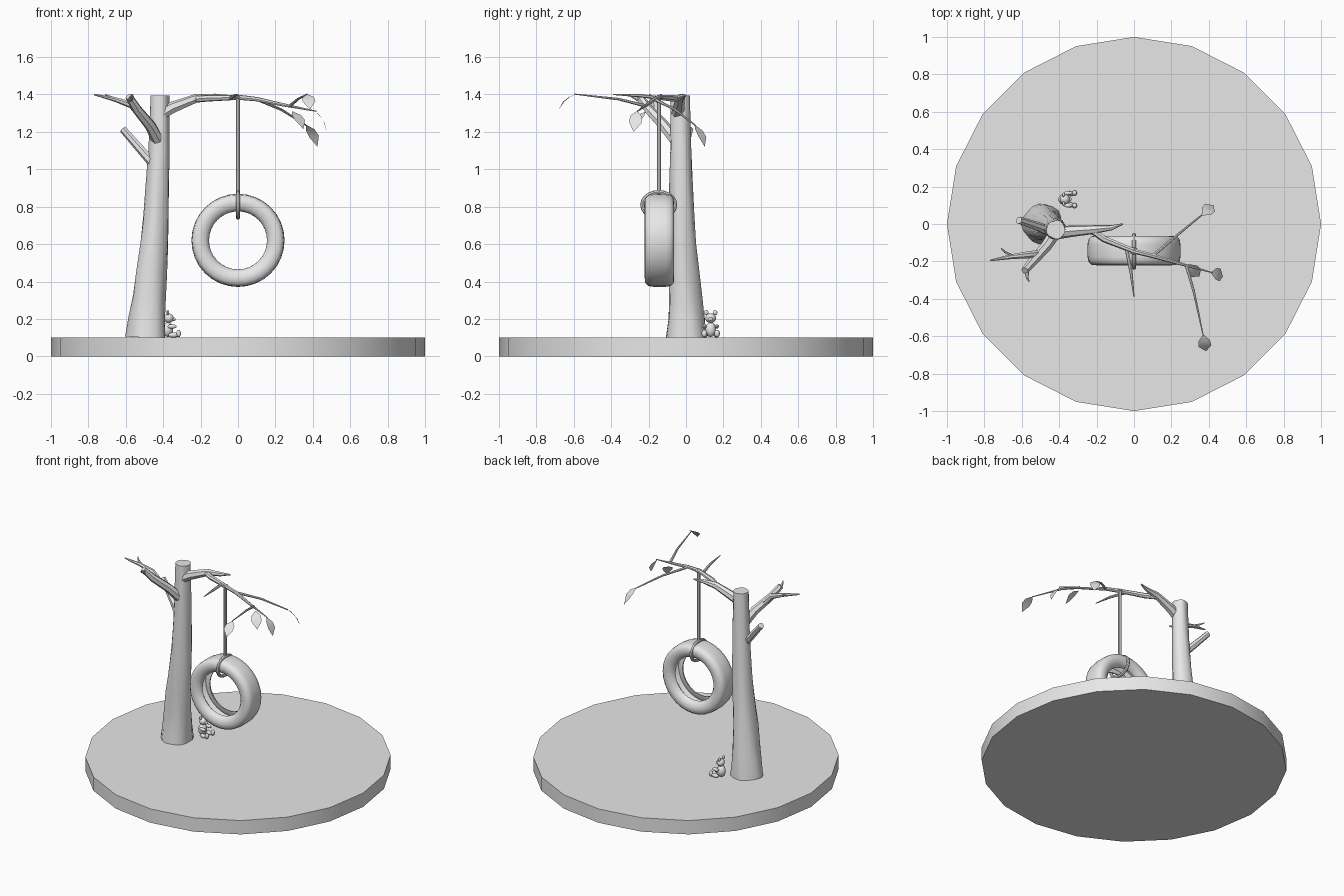
import bpy, bmesh, math
from mathutils import Vector, Matrix

cube = bpy.data.objects.get("Cube")
if cube:
    bpy.data.objects.remove(cube, do_unlink=True)

grey = bpy.data.materials.new("plain_grey")
grey.use_nodes = True
grey.diffuse_color = (0.8, 0.8, 0.8, 1)
grey.node_tree.nodes["Principled BSDF"].inputs["Base Color"].default_value = (0.8, 0.8, 0.8, 1)


def finish(name, bm, angle=40):
    bmesh.ops.recalc_face_normals(bm, faces=bm.faces)
    mesh = bpy.data.meshes.new(name)
    bm.to_mesh(mesh)
    bm.free()
    obj = bpy.data.objects.new(name, mesh)
    mesh.materials.append(grey)
    bpy.context.collection.objects.link(obj)
    bpy.ops.object.select_all(action='DESELECT')
    obj.select_set(True)
    bpy.context.view_layer.objects.active = obj
    bpy.ops.object.shade_smooth_by_angle(angle=math.radians(angle))
    return obj


def bridge(bm, a, b):
    n = len(a)
    for i in range(n):
        bm.faces.new((a[i], a[(i + 1) % n], b[(i + 1) % n], b[i]))


def tube(name, path, radii, sides=8, ridge=0.0, closed=False):
    """Tapered tube along a path; ridge adds twisting bark lobes."""
    pts = [Vector(p) for p in path]
    n = len(pts)
    span = pts[n // 2] - pts[0] if closed else pts[-1] - pts[0]
    ref = min((Vector(a) for a in ((1, 0, 0), (0, 1, 0), (0, 0, 1))),
              key=lambda a: abs(a.dot(span)))
    if closed:
        ref = Vector((1, 0, 0))
    bm = bmesh.new()
    rings = []
    for i, p in enumerate(pts):
        if closed:
            t = pts[(i + 1) % n] - pts[i - 1]
        else:
            t = pts[min(i + 1, n - 1)] - pts[max(i - 1, 0)]
        u = t.cross(ref).normalized()
        v = t.cross(u).normalized()
        ring = []
        for k in range(sides):
            a = math.tau * k / sides
            lobe = math.cos(5 * a + 1.1 * i) + 0.6 * math.cos(3 * a - 0.7 * i)
            r = radii[i] * (1 + ridge * lobe)
            ring.append(bm.verts.new(p + r * (math.cos(a) * u + math.sin(a) * v)))
        rings.append(ring)
    for a, b in zip(rings, rings[1:]):
        bridge(bm, a, b)
    if closed:
        bridge(bm, rings[-1], rings[0])
    else:
        bm.faces.new(rings[0])
        bm.faces.new(rings[-1])
    return finish(name, bm)


def leaf(name, base, tip, side, width=0.034):
    """Thin drooping leaf folded from strips on both sides of a midrib."""
    base, tip = Vector(base), Vector(tip)
    d = tip - base
    side = Vector(side)
    side = (side - d * side.dot(d) / d.length_squared).normalized()
    up = side.cross(d).normalized()
    if up.z < 0:
        up = -up
    bm = bmesh.new()
    rows = []
    for t, w in ((0, 0), (0.3, 0.9), (0.6, 1), (1, 0)):
        c = base + d * t + up * 0.014 * math.sin(math.pi * t)
        mid = bm.verts.new(c)
        rows.append([bm.verts.new(c - side * w * width), mid,
                     bm.verts.new(c + side * w * width)] if w else [mid] * 3)
    for a, b in zip(rows, rows[1:]):
        for k in (0, 1):
            bm.faces.new(list(dict.fromkeys((a[k], a[k + 1], b[k + 1], b[k]))))
    return finish(name, bm)


# round ground slab
bm = bmesh.new()
bmesh.ops.create_cone(bm, cap_ends=True, segments=20, radius1=1, radius2=1, depth=0.1,
                      matrix=Matrix.Translation((0, 0, 0.05)))
finish("ground_slab", bm, 30)

# trunk
tube("trunk",
     [(-0.49, 0, 0.1), (-0.485, 0, 0.2), (-0.475, -0.005, 0.32), (-0.465, -0.012, 0.45),
      (-0.45, -0.018, 0.6), (-0.438, -0.022, 0.76), (-0.43, -0.026, 0.92),
      (-0.422, -0.028, 1.1), (-0.419, -0.03, 1.26), (-0.418, -0.03, 1.395)],
     [0.107, 0.098, 0.088, 0.082, 0.074, 0.067, 0.062, 0.057, 0.053, 0.05],
     sides=18, ridge=0.04)

# branches and twigs: name, path, radii
branches = [
    ("main_branch", [(-0.42, -0.05, 1.29), (-0.35, -0.04, 1.33), (-0.22, -0.03, 1.38),
                     (-0.12, -0.02, 1.39), (-0.06, 0, 1.395)],
     [0.034, 0.032, 0.024, 0.014, 0.004]),
    ("long_branch", [(-0.23, -0.03, 1.375), (-0.16, -0.08, 1.38), (0, -0.145, 1.385),
                     (0.1, -0.17, 1.375), (0.24, -0.21, 1.345), (0.42, -0.26, 1.31)],
     [0.019, 0.018, 0.014, 0.012, 0.009, 0.003]),
    ("back_twig", [(0.1, -0.17, 1.375), (0.23, -0.06, 1.32), (0.365, 0.05, 1.235)],
     [0.009, 0.007, 0.004]),
    ("front_twig", [(0.28, -0.22, 1.34), (0.32, -0.36, 1.375), (0.37, -0.595, 1.402)],
     [0.009, 0.007, 0.003]),
    ("spur_twig", [(-0.04, -0.13, 1.38), (-0.015, -0.26, 1.395), (0, -0.39, 1.4)],
     [0.01, 0.009, 0.003]),
    ("left_limb", [(-0.43, -0.06, 1.16), (-0.47, -0.12, 1.235), (-0.54, -0.2, 1.32),
                   (-0.583, -0.25, 1.39)], [0.033, 0.03, 0.026, 0.021]),
    ("limb_tip", [(-0.575, -0.245, 1.37), (-0.57, -0.29, 1.39), (-0.56, -0.31, 1.4)],
     [0.014, 0.007, 0.003]),
    ("outer_limb", [(-0.52, -0.16, 1.29), (-0.57, -0.165, 1.345), (-0.66, -0.175, 1.375),
                    (-0.77, -0.195, 1.4)], [0.021, 0.019, 0.013, 0.004]),
    ("outer_sprig", [(-0.64, -0.175, 1.37), (-0.69, -0.15, 1.39), (-0.71, -0.13, 1.4)],
     [0.008, 0.006, 0.003]),
    ("low_stub", [(-0.45, -0.04, 1.03), (-0.51, -0.015, 1.095), (-0.615, 0.02, 1.215)],
     [0.028, 0.024, 0.02]),
]
for name, path, radii in branches:
    tube(name, path, radii, sides=7)

# leaves
leaf("front_leaf", (0.37, -0.59, 1.402), (0.385, -0.68, 1.32), (1, 0.1, 0))
leaf("back_leaf", (0.362, 0.045, 1.24), (0.425, 0.1, 1.12), (0.7, -0.6, 0.1))
leaf("end_leaf", (0.41, -0.26, 1.312), (0.475, -0.28, 1.2), (0, 1, 0))
leaf("inner_leaf", (0.29, -0.215, 1.31), (0.35, -0.28, 1.215), (0.5, 0.75, 0.3))

# hollow tyre: radius and depth profile spun about the y axis
half = [(0.238, 0.0), (0.248, 0.035), (0.244, 0.06), (0.228, 0.076), (0.2, 0.079),
        (0.172, 0.07), (0.157, 0.052), (0.155, 0.04)]
cavity = [(0.165, 0.04), (0.2, 0.058), (0.225, 0.04)]
half[0] = (0.249, 0.0)
profile = half + cavity + [(r, -y) for r, y in reversed(cavity)]
profile += [(r, -y) for r, y in reversed(half[1:])]
bm = bmesh.new()
steps = 32
rings = []
for i in range(steps):
    a = math.tau * i / steps
    rings.append([bm.verts.new((r * math.cos(a), y - 0.142, 0.62 + r * math.sin(a)))
                  for r, y in profile])
for i in range(steps):
    bridge(bm, rings[i - 1], rings[i])
finish("tyre", bm, 50)

# rope and the loop round the tyre
tube("rope", [(0, -0.145, 0.87), (0, -0.145, 1.13), (0, -0.145, 1.395)], [0.011] * 3)
loop = [(0, -0.146 + 0.088 * math.cos(math.tau * i / 20),
         0.81 + 0.068 * math.sin(math.tau * i / 20)) for i in range(20)]
tube("rope_loop", loop, [0.011] * 20, closed=True)
knot = [(0.016 * math.cos(math.tau * i / 10), -0.145 + 0.016 * math.sin(math.tau * i / 10), 1.385)
        for i in range(10)]
bm = bmesh.new()
for p in knot:
    bmesh.ops.create_icosphere(bm, subdivisions=1, radius=0.008, matrix=Matrix.Translation(p))
finish("rope_knot", bm)


# small sitting toy beside the roots, facing +x
def ball(name, centre, size):
    bm = bmesh.new()
    bmesh.ops.create_uvsphere(bm, u_segments=10, v_segments=7, radius=1,
                              matrix=Matrix.Translation(centre) @ Matrix.Diagonal((*size, 1)))
    finish(name, bm)


ball("toy_body", (-0.375, 0.132, 0.143), (0.03, 0.03, 0.04))
ball("toy_head", (-0.37, 0.132, 0.204), (0.027, 0.029, 0.026))
ball("toy_snout", (-0.345, 0.132, 0.198), (0.012, 0.013, 0.01))
for label, s in (("left", 1), ("right", -1)):
    ball("toy_ear_" + label, (-0.376, 0.132 + s * 0.024, 0.234), (0.008, 0.012, 0.014))
    ball("toy_arm_" + label, (-0.352, 0.132 + s * 0.033, 0.16), (0.026, 0.011, 0.012))
    ball("toy_leg_" + label, (-0.345, 0.132 + s * 0.03, 0.114), (0.03, 0.014, 0.014))
    ball("toy_foot_" + label, (-0.317, 0.132 + s * 0.034, 0.122), (0.013, 0.015, 0.02))
